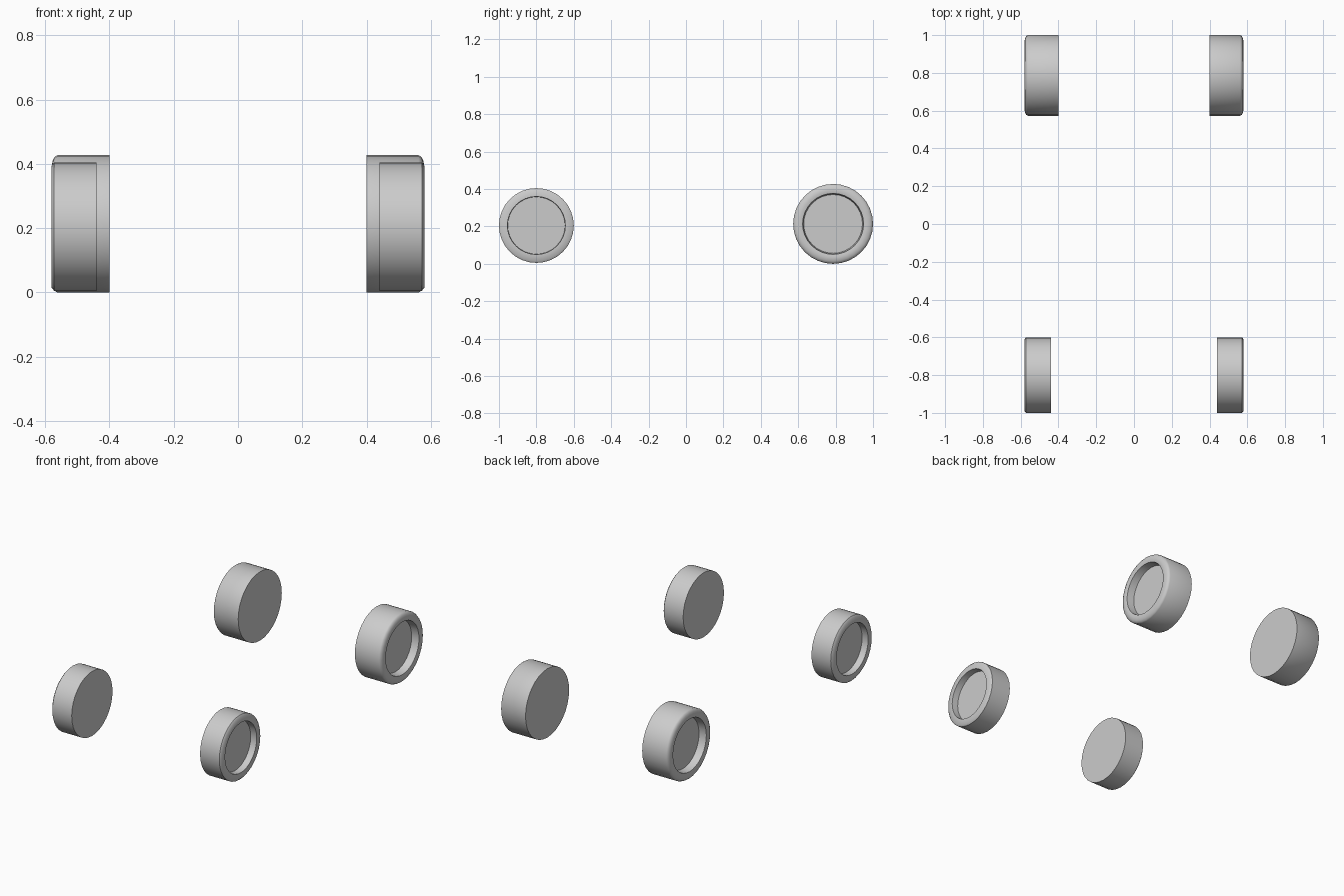
import bpy, bmesh, math

if "Cube" in bpy.data.objects:
    bpy.data.objects.remove(bpy.data.objects["Cube"])

SEGMENTS = 32


def wheel(name, side, y, z, profile):
    """Spin an (x, radius) profile around the x axis; closed by a disc at each end."""
    bm = bmesh.new()
    rings = []
    for x, r in profile:
        ring = []
        for i in range(SEGMENTS):
            a = 2 * math.pi * i / SEGMENTS
            ring.append(bm.verts.new((side * x, r * math.cos(a), r * math.sin(a))))
        rings.append(ring)
    for a, b in zip(rings, rings[1:]):
        for i in range(SEGMENTS):
            j = (i + 1) % SEGMENTS
            bm.faces.new((a[i], a[j], b[j], b[i]))
    bm.faces.new(rings[0])
    bm.faces.new(rings[-1])
    bmesh.ops.recalc_face_normals(bm, faces=bm.faces)
    mesh = bpy.data.meshes.new(name)
    bm.to_mesh(mesh)
    bm.free()
    obj = bpy.data.objects.new(name, mesh)
    obj.location = (0, y, z)
    bpy.context.collection.objects.link(obj)
    bpy.ops.object.select_all(action='DESELECT')
    obj.select_set(True)
    bpy.context.view_layer.objects.active = obj
    bpy.ops.object.shade_smooth_by_angle(angle=math.radians(40))


# inner face -> tread -> shoulder -> rim -> recessed hub disc
front_profile = [(0.44, 0.2), (0.572, 0.2), (0.58, 0.19),
                 (0.58, 0.155), (0.54, 0.153)]
rear_profile = [(0.40, 0.2135), (0.562, 0.2135), (0.570, 0.209), (0.576, 0.199),
                (0.58, 0.180), (0.576, 0.163), (0.53, 0.157)]

for side, label in ((-1, "left"), (1, "right")):
    wheel("front_wheel_" + label, side, -0.8, 0.205, front_profile)
    wheel("rear_wheel_" + label, side, 0.7865, 0.2135, rear_profile)
